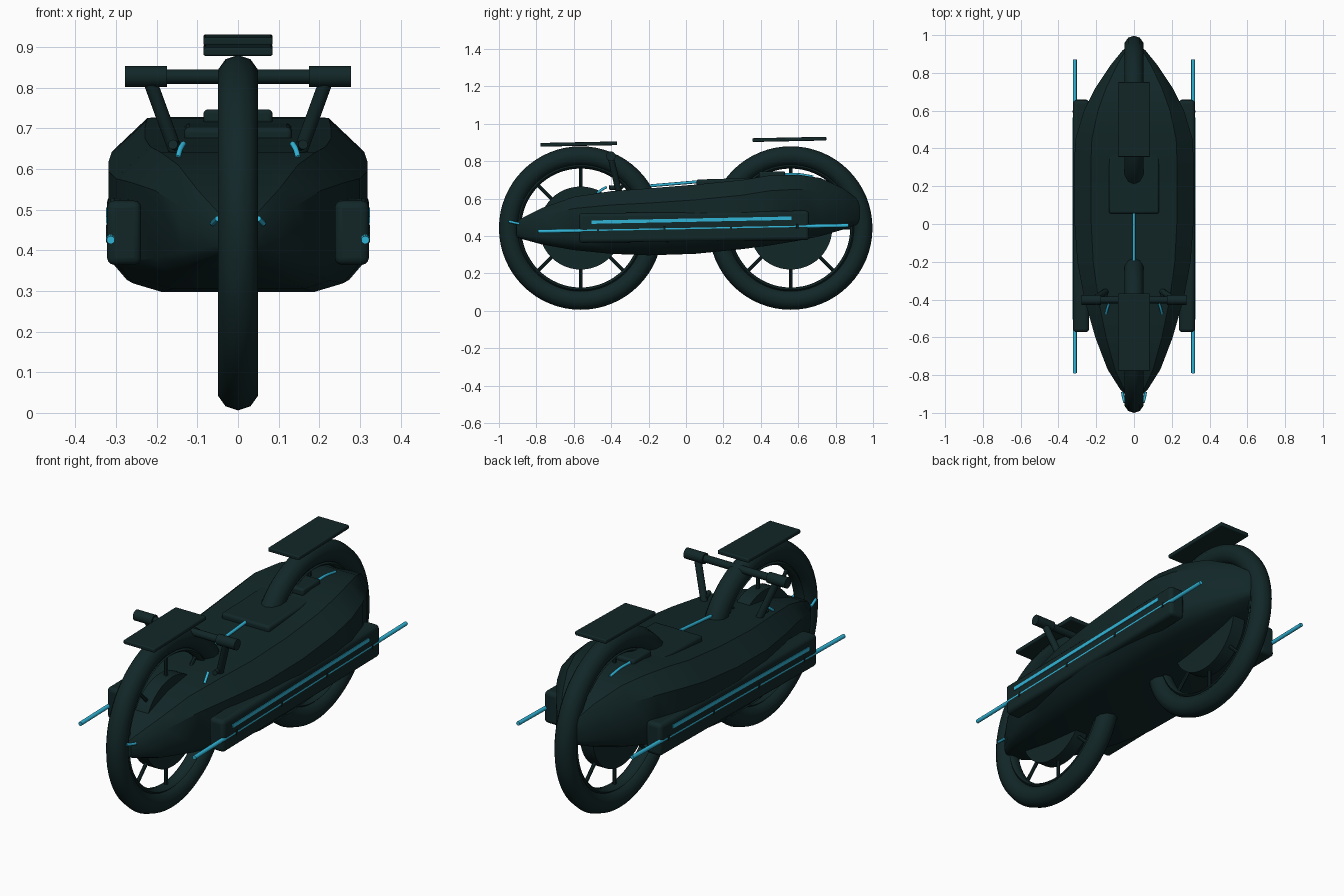
import bpy, bmesh, math
from mathutils import Vector, Matrix

if "Cube" in bpy.data.objects:
    bpy.data.objects.remove(bpy.data.objects["Cube"], do_unlink=True)


def material(name, rgb):
    m = bpy.data.materials.new(name)
    m.use_nodes = True
    m.diffuse_color = (*rgb, 1)
    m.node_tree.nodes["Principled BSDF"].inputs["Base Color"].default_value = (*rgb, 1)
    return m


DARK = material("dark teal", (0.006, 0.02, 0.021))
CYAN = material("glowing cyan", (0.03, 0.46, 0.68))


def add(name, bm, mat=DARK, smooth=40, bevel=0):
    """Turn a bmesh into a finished, shaded object."""
    bmesh.ops.recalc_face_normals(bm, faces=bm.faces)
    me = bpy.data.meshes.new(name)
    bm.to_mesh(me)
    bm.free()
    me.materials.append(mat)
    ob = bpy.data.objects.new(name, me)
    bpy.context.collection.objects.link(ob)
    if bevel:
        mod = ob.modifiers.new("rounded edges", "BEVEL")
        mod.width, mod.segments = bevel, 3
    bpy.ops.object.select_all(action="DESELECT")
    ob.select_set(True)
    bpy.context.view_layer.objects.active = ob
    bpy.ops.object.shade_smooth_by_angle(angle=math.radians(smooth))
    return ob


def box(name, centre, size, pitch=0, bevel=0.005, mat=DARK):
    bm = bmesh.new()
    place = Matrix.Translation(centre) @ Matrix.Rotation(pitch, 4, "X") @ Matrix.Diagonal((*size, 1))
    bmesh.ops.create_cube(bm, size=1, matrix=place)
    return add(name, bm, mat, bevel=bevel)


def rod(name, a, b, r, mat=DARK, sides=12):
    a, b = Vector(a), Vector(b)
    bm = bmesh.new()
    place = Matrix.Translation((a + b) / 2) @ (b - a).to_track_quat("Z", "Y").to_matrix().to_4x4()
    bmesh.ops.create_cone(bm, cap_ends=True, segments=sides, radius1=r, radius2=r,
                          depth=(b - a).length, matrix=place)
    return add(name, bm, mat)


def ring(name, centre, major, rx, rr, sides=10, steps=64):
    """Torus around the x axis with an oval cross-section."""
    bm = bmesh.new()
    loops = []
    for i in range(steps):
        a = math.tau * i / steps
        loop = []
        for j in range(sides):
            t = math.tau * j / sides
            r = major + rr * math.cos(t)
            loop.append(bm.verts.new(Vector(centre) + Vector(
                (rx * math.sin(t), r * math.cos(a), r * math.sin(a)))))
        loops.append(loop)
    for i in range(steps):
        p, q = loops[i], loops[(i + 1) % steps]
        for j in range(sides):
            k = (j + 1) % sides
            bm.faces.new((p[j], p[k], q[k], q[j]))
    return add(name, bm, smooth=60)


def light_line(name, points, r):
    """Thin curved tube through a few points."""
    cu = bpy.data.curves.new(name, "CURVE")
    cu.dimensions = "3D"
    cu.bevel_depth, cu.bevel_resolution, cu.use_fill_caps = r, 2, True
    sp = cu.splines.new("BEZIER")
    sp.bezier_points.add(len(points) - 1)
    for bp, p in zip(sp.bezier_points, points):
        bp.co = p
        bp.handle_left_type = bp.handle_right_type = "AUTO"
    cu.materials.append(CYAN)
    bpy.context.collection.objects.link(bpy.data.objects.new(name, cu))


# Wheels: tyre, rim, solid hub drum and eight spokes
for end, y in (("front", -0.563), ("rear", 0.56)):
    c = Vector((0, y, 0.443))
    ring(end + "_tyre", c, 0.384, 0.052, 0.053)
    ring(end + "_rim", c, 0.33, 0.03, 0.012, sides=8)
    rod(end + "_hub_drum", c - Vector((0.035, 0, 0)), c + Vector((0.035, 0, 0)), 0.222, sides=48)
    for i in range(8):
        a = math.tau * i / 8
        d = Vector((0, math.cos(a), math.sin(a)))
        rod(f"{end}_spoke_{i + 1}", c + d * 0.1, c + d * 0.34, 0.009, sides=8)

# Hull: faceted section lofted along the length (y, half width, bottom, top)
stations = [
    (-0.905, 0.045, 0.395, 0.475), (-0.88, 0.07, 0.385, 0.495), (-0.77, 0.14, 0.355, 0.55),
    (-0.6, 0.205, 0.325, 0.61), (-0.4, 0.262, 0.305, 0.64), (-0.2, 0.3, 0.297, 0.655),
    (0.05, 0.318, 0.305, 0.675), (0.3, 0.318, 0.33, 0.70), (0.45, 0.31, 0.35, 0.725),
    (0.6, 0.265, 0.375, 0.728), (0.72, 0.205, 0.40, 0.71), (0.84, 0.125, 0.435, 0.655),
    (0.92, 0.06, 0.465, 0.595), (0.94, 0.03, 0.48, 0.57)]
half = [(0.72, 1), (1, 0.78), (1, 0.2), (0.86, 0.06), (0.62, 0)]
outline = half + [(-u, v) for u, v in reversed(half)]
bm = bmesh.new()
loops = [[bm.verts.new((u * w, y, lo + v * (hi - lo))) for u, v in outline]
         for y, w, lo, hi in stations]
for p, q in zip(loops, loops[1:]):
    for j in range(len(outline)):
        k = (j + 1) % len(outline)
        bm.faces.new((p[j], p[k], q[k], q[j]))
bm.faces.new(loops[0])
bm.faces.new(loops[-1])
add("hull", bm, smooth=35)

# Seat, rear pad and the two plates above the wheels
box("seat", (0, 0.255, 0.69), (0.265, 0.40, 0.036), 0.03, 0.012)
box("rear_pad", (0, 0.46, 0.728), (0.17, 0.14, 0.036), 0, 0.01)
box("front_fender_plate", (0, -0.573, 0.892), (0.17, 0.41, 0.02), 0.02)
box("rear_fender_plate", (0, 0.553, 0.917), (0.17, 0.395, 0.02), 0.02)
light_line("spine_light", [(0, -0.2, 0.668), (0, 0.06, 0.69)], 0.008)

# Handlebar
rod("handlebar", (-0.27, -0.402, 0.827), (0.27, -0.402, 0.827), 0.018)

# Mirrored parts
for side, s in (("left", 1), ("right", -1)):
    rod(side + "_grip", (s * 0.175, -0.402, 0.827), (s * 0.278, -0.402, 0.827), 0.026, sides=16)
    rod(side + "_handlebar_stem", (s * 0.218, -0.402, 0.82), (s * 0.145, -0.355, 0.62), 0.017)
    rod(side + "_stem_mount", (s * 0.16, -0.41, 0.66), (s * 0.15, -0.36, 0.655), 0.012)
    box(side + "_side_pod", (s * 0.28, 0.043, 0.45), (0.084, 1.23, 0.158), 0.012, 0.018)
    # Light bars along the pod
    rod(side + "_light_tube", (s * 0.313, -0.79, 0.425), (s * 0.313, 0.87, 0.457), 0.01, CYAN)
    box(side + "_light_strip", (s * 0.321, 0.03, 0.485), (0.008, 1.07, 0.018), 0.02, 0, CYAN)
    for i in range(4):
        y = -0.47 + 0.355 * i
        box(f"{side}_tube_clamp_{i + 1}", (s * 0.314, y, 0.44 + 0.019 * y),
            (0.022, 0.012, 0.024), 0, 0.002)
    # Short glowing accents on nose, shoulder and tail
    light_line(side + "_nose_light", [(s * 0.05, -0.945, 0.478), (s * 0.056, -0.92, 0.472),
                                      (s * 0.062, -0.89, 0.466)], 0.007)
    light_line(side + "_shoulder_light", [(s * 0.148, -0.475, 0.628), (s * 0.142, -0.45, 0.648),
                                          (s * 0.134, -0.425, 0.662)], 0.007)
    light_line(side + "_tail_light", [(s * 0.062, 0.53, 0.731), (s * 0.06, 0.6, 0.73),
                                      (s * 0.058, 0.68, 0.717)], 0.007)
